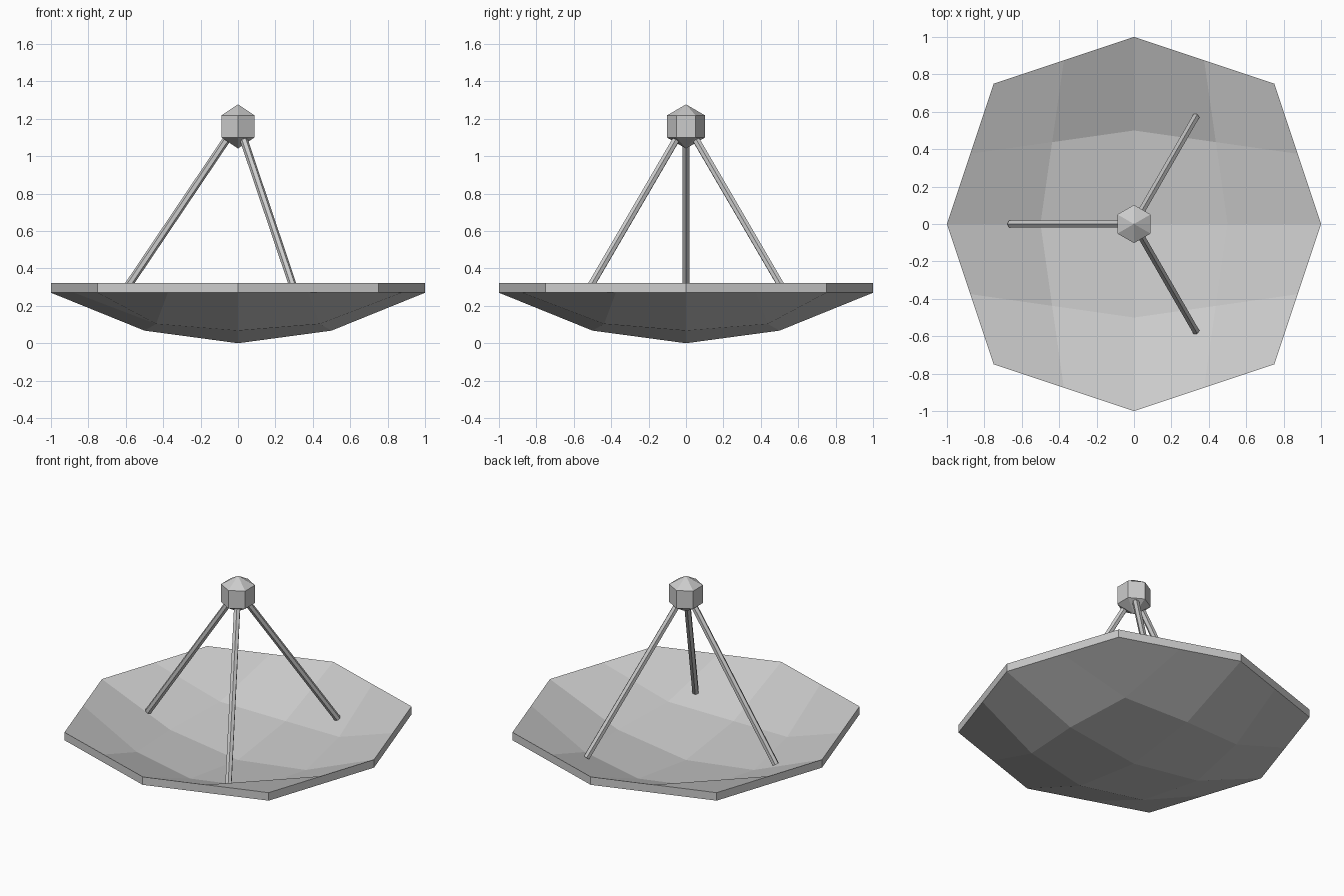
import bpy, bmesh
from math import radians, cos, sin, hypot
from mathutils import Vector

if "Cube" in bpy.data.objects:
    bpy.data.objects.remove(bpy.data.objects["Cube"])


def finish(name, bm):
    bmesh.ops.recalc_face_normals(bm, faces=bm.faces)
    mesh = bpy.data.meshes.new(name)
    bm.to_mesh(mesh)
    bm.free()
    obj = bpy.data.objects.new(name, mesh)
    bpy.context.collection.objects.link(obj)
    return obj


# Dish: 4x4 quad grid pulled into an octagon and a bowl, then thickened upward
bm = bmesh.new()
grid = {}
for i in range(-2, 3):
    for j in range(-2, 3):
        u, v = i / 2, j / 2
        x = u * (1 - 0.25 * abs(v))
        y = v * (1 - 0.25 * abs(u))
        on_rim = max(abs(i), abs(j)) == 2
        z = 0.27 if on_rim else 0.27 * hypot(x, y) ** 2
        grid[i, j] = bm.verts.new((x, y, z))
for i in range(-2, 2):
    for j in range(-2, 2):
        bm.faces.new([grid[i, j], grid[i + 1, j], grid[i + 1, j + 1], grid[i, j + 1]])
ext = bmesh.ops.extrude_face_region(bm, geom=bm.faces[:], use_keep_orig=True)
top = [g for g in ext["geom"] if isinstance(g, bmesh.types.BMVert)]
bmesh.ops.translate(bm, verts=top, vec=(0, 0, 0.053))
finish("dish", bm)

# Three struts leaning from the bowl to the receiver
apex = Vector((0, 0, 1.18))
for n, angle in enumerate((60, 180, 300)):
    a = radians(angle)
    foot = Vector((0.66 * cos(a), 0.66 * sin(a), 0.2))
    axis = apex - foot
    bm = bmesh.new()
    bmesh.ops.create_cone(bm, cap_ends=True, segments=6, radius1=0.021,
                          radius2=0.021, depth=axis.length)
    strut = finish(f"strut_{n + 1}", bm)
    strut.rotation_euler = axis.to_track_quat('Z', 'Y').to_euler()
    strut.location = (foot + apex) / 2

# Faceted receiver, hexagon corners on the y axis
bm = bmesh.new()
bmesh.ops.create_uvsphere(bm, u_segments=6, v_segments=3, radius=0.118)
receiver = finish("receiver", bm)
receiver.location.z = 1.159
